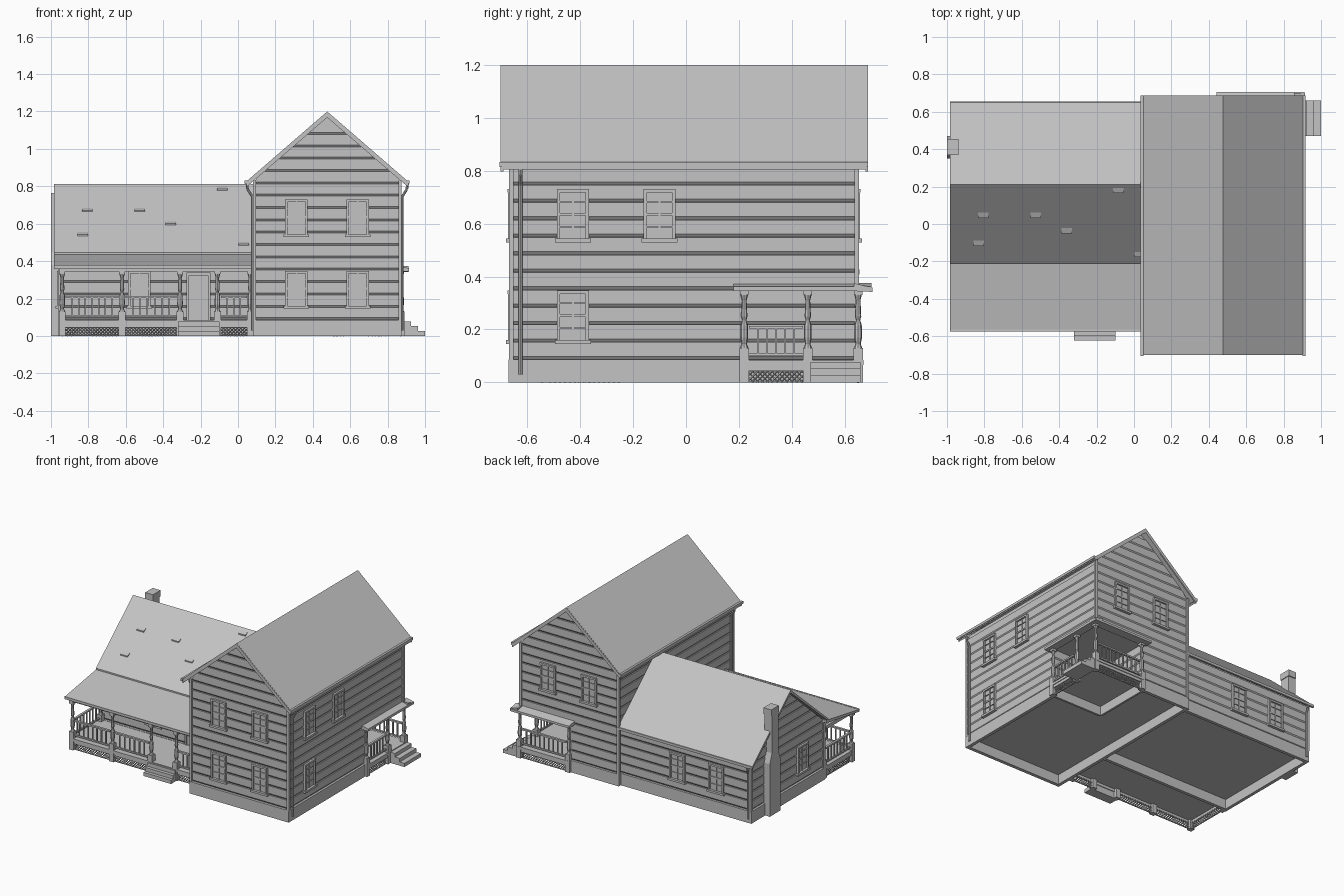
import bpy, bmesh
from mathutils import Matrix, Vector

cube = bpy.data.objects.get("Cube")
if cube:
    bpy.data.objects.remove(cube, do_unlink=True)

GREY = (0.55, 0.55, 0.55, 1)
grey = bpy.data.materials.new("plain_grey")
grey.use_nodes = True
grey.diffuse_color = GREY
grey.node_tree.nodes["Principled BSDF"].inputs["Base Color"].default_value = GREY


# ---------- helpers ----------
def make(name, build, *args):
    bm = bmesh.new()
    build(bm, *args)
    bmesh.ops.recalc_face_normals(bm, faces=bm.faces[:])
    mesh = bpy.data.meshes.new(name)
    bm.to_mesh(mesh)
    bm.free()
    mesh.materials.append(grey)
    bpy.context.collection.objects.link(bpy.data.objects.new(name, mesh))


def loft(bm, a, b):
    """Solid between two matching outlines."""
    a, b = [bm.verts.new(p) for p in a], [bm.verts.new(p) for p in b]
    n = len(a)
    for i in range(n):
        j = (i + 1) % n
        bm.faces.new((a[i], a[j], b[j], b[i]))
    bm.faces.new(a[::-1])
    bm.faces.new(b)


def prism(bm, pts, axis, lo, hi):
    put = (lambda p, t: (t, p[0], p[1])) if axis == "x" else (lambda p, t: (p[0], t, p[1]))
    loft(bm, [put(p, lo) for p in pts], [put(p, hi) for p in pts])


def box(bm, x0, x1, y0, y1, z0, z1):
    prism(bm, [(x0, z0), (x1, z0), (x1, z1), (x0, z1)], "y", y0, y1)


def boxes(bm, rows):
    for r in rows:
        box(bm, *r)


def bar(bm, p, q, r, seg=4):
    p, q = Vector(p), Vector(q)
    turn = (q - p).to_track_quat("Z", "Y").to_matrix().to_4x4()
    bmesh.ops.create_cone(bm, cap_ends=True, segments=seg, radius1=r, radius2=r,
                          depth=(q - p).length, matrix=Matrix.Translation((p + q) / 2) @ turn)


def plane(axis, pos, sign):
    """Wall frame: u along the wall, d outward, z up."""
    if axis == "x":
        return lambda u, d, z: (pos + sign * d, u, z)
    return lambda u, d, z: (u, pos + sign * d, z)


def fbox(bm, f, u0, u1, d0, d1, z0, z1):
    ring = lambda u: [f(u, d0, z0), f(u, d1, z0), f(u, d1, z1), f(u, d0, z1)]
    loft(bm, ring(u0), ring(u1))


PITCH, BASE, SPLIT, D = 0.066, 0.086, 0.35, 0.009


def siding(bm, f, lim, first, last):
    """Bevelled boards; lim(z) gives the wall's ends at that height."""
    for k in range(first, last):
        z0 = BASE + k * PITCH
        z1 = z0 + PITCH
        sect = [(-D, z0), (0, z0 + 0.012), (0, z1), (-D, z1)]
        loft(bm, [f(lim(z)[0], d, z) for d, z in sect], [f(lim(z)[1], d, z) for d, z in sect])


def span(a, b):
    return lambda z: (a, b)


def gable(a, b, mid, eave, ridge):
    def lim(z):
        t = min(max((z - eave) / (ridge - eave), 0), 1)
        return a + (mid - a) * t, b + (mid - b) * t
    return lim


def window(bm, f, u, z0, w=0.12, h=0.19):
    a, b, z1 = u - w / 2, u + w / 2, z0 + h
    fbox(bm, f, a, b, -D, 0.002, z0, z1)
    for s in (a, b - 0.012):
        fbox(bm, f, s, s + 0.012, -D, 0.013, z0, z1)
    fbox(bm, f, a, b, -D, 0.014, z1 - 0.013, z1)
    fbox(bm, f, a - 0.008, b + 0.008, -D, 0.02, z0 - 0.012, z0 + 0.003)
    fbox(bm, f, u - 0.003, u + 0.003, 0, 0.007, z0, z1)
    for t, r in ((0.25, 0.002), (0.5, 0.005), (0.75, 0.002)):
        fbox(bm, f, a, b, 0, 0.008, z0 + h * t - r, z0 + h * t + r)


def windows(bm, f, spots):
    for u, z in spots:
        window(bm, f, u, z)


def railing(bm, f, u0, u1):
    fbox(bm, f, u0, u1, -0.008, 0.008, 0.203, 0.214)
    fbox(bm, f, u0, u1, -0.006, 0.006, 0.1, 0.11)
    n = max(2, round((u1 - u0) / 0.037))
    for i in range(1, n):
        u = u0 + (u1 - u0) * i / n
        fbox(bm, f, u - 0.004, u + 0.004, -0.004, 0.004, 0.11, 0.203)


def lattice(bm, f, u0, u1, z0=0.0, z1=0.046):
    h, k = z1 - z0, u0 - (z1 - z0)
    while k < u1:
        a, b = max(u0, k), min(u1, k + h)
        if b - a > 0.004:
            bar(bm, f(a, 0, z0 + a - k), f(b, 0, z0 + b - k), 0.003)
            bar(bm, f(a, -0.004, z1 - a + k), f(b, -0.004, z1 - b + k), 0.003)
        k += 0.0185
    for z in (z0, z1 - 0.004):
        fbox(bm, f, u0, u1, -0.005, 0.003, z, z + 0.004)


def post(bm, x, y, top=0.36):
    box(bm, x - 0.018, x + 0.018, y - 0.018, y + 0.018, 0, 0.13)
    box(bm, x - 0.016, x + 0.016, y - 0.016, y + 0.016, top - 0.03, top)
    prof = [(0.016, 0.13), (0.01, 0.145), (0.015, 0.17), (0.014, 0.215), (0.008, 0.235),
            (0.012, 0.25), (0.009, top - 0.05), (0.014, top - 0.03)]
    for (r, z), (s, w) in zip(prof, prof[1:]):
        bmesh.ops.create_cone(bm, cap_ends=True, segments=8, radius1=r, radius2=s, depth=w - z,
                              matrix=Matrix.Translation((x, y, (z + w) / 2)))


def posts(bm, spots):
    for x, y in spots:
        post(bm, x, y)


def pipe(bm, pts):
    for p, q in zip(pts, pts[1:]):
        bar(bm, p, q, 0.007, 8)


# ---------- main block ----------
L, R, F, B = 0.088, 0.866, -0.66, 0.645      # wall planes
PX, PY = 0.47, 0.22                          # recessed corner porch
MID, EAVE, RIDGE = 0.477, 0.84, 1.178
i = 0.008


def main_body(bm):
    box(bm, L + i, R - i, F + i, PY - i, 0.07, SPLIT)
    box(bm, L + i, PX - i, PY - i, B - i, 0.07, SPLIT)
    prism(bm, [(L + i, SPLIT), (R - i, SPLIT), (R - i, EAVE), (MID, RIDGE), (L + i, EAVE)],
          "y", F + i, B - i)


front, right = plane("y", F, -1), plane("x", R, 1)
back, left = plane("y", B, 1), plane("x", L, -1)
ends = gable(L, R, MID, EAVE, RIDGE)
make("main_body", main_body)
make("main_front_siding", siding, front, ends, 0, 16)
make("main_back_siding_upper", siding, back, ends, 4, 16)
make("main_back_siding_lower", siding, back, span(L, PX), 0, 4)
make("main_right_siding_upper", siding, right, span(F, B), 4, 11)
make("main_right_siding_lower", siding, right, span(F, PY), 0, 4)
make("main_left_siding", siding, left, span(F, B), 0, 11)
make("porch_inner_side_siding", siding, plane("x", PX, 1), span(PY, B), 0, 4)
make("porch_inner_back_siding", siding, plane("y", PY, 1), span(PX, R), 0, 4)
make("corner_boards", boxes, [(x - 0.009, x + 0.009, y - 0.009, y + 0.009, z, 0.83)
     for x, y, z in ((L, F, 0.08), (R, F, 0.08), (L, B, 0.08), (R, B, SPLIT))])
make("main_foundation", boxes, [
    (L - 0.008, R + 0.008, F - 0.01, F + 0.015, 0, 0.086),
    (L - 0.008, L + 0.015, F, B, 0, 0.086),
    (R - 0.015, R + 0.008, F, PY, 0, 0.086),
    (L - 0.008, PX, B - 0.015, B + 0.008, 0, 0.086),
    (PX - 0.015, PX, PY, B, 0, 0.086), (PX, R, PY - 0.015, PY, 0, 0.086)])
make("main_roof", prism, [(0.04, 0.822), (MID, 1.2), (0.914, 0.822), (0.914, 0.805),
     (MID, 1.176), (0.04, 0.805)], "y", -0.695, 0.682)
for name, y in (("front_barge_board", -0.7), ("back_barge_board", 0.678)):
    make(name, prism, [(0.045, 0.824), (MID, 1.199), (0.909, 0.824), (0.909, 0.796),
         (MID, 1.168), (0.045, 0.796)], "y", y, y + 0.01)
make("main_gutters", boxes, [(x - 0.008, x + 0.008, -0.705, 0.688, 0.814, 0.832) for x in (0.044, 0.91)])
for name, s, w in (("left_downspout", -1, L), ("right_downspout", 1, R)):
    e, n = w + s * 0.04, w + s * 0.012
    make(name, pipe, [(e, -0.625, 0.82), (e - s * 0.003, -0.625, 0.785), (n, -0.625, 0.745), (n, -0.625, 0.03)])
UP, LOW = 0.54, 0.158
make("front_windows", windows, front, [(x, z) for x in (0.312, 0.64) for z in (UP, LOW)])
make("right_windows", windows, right, [(-0.427, UP), (-0.1, UP), (-0.427, LOW)])
make("back_windows", windows, back, [(0.32, UP), (0.648, UP)])

# ---------- corner porch ----------
make("corner_porch_deck", boxes, [(PX, 0.89, PY, 0.67, 0.066, 0.084), (0.872, 0.885, PY, 0.665, 0.046, 0.07),
                                  (PX, 0.885, 0.652, 0.665, 0.046, 0.07)])
make("corner_porch_posts", posts, [(0.872, PY), (0.872, 0.46), (0.872, 0.65), (PX + 0.01, 0.65)])
side, rear = plane("x", 0.872, 1), plane("y", 0.652, 1)
make("corner_porch_side_railing", railing, side, 0.238, 0.442)
make("corner_porch_back_railing", railing, rear, PX + 0.028, 0.854)
make("corner_porch_side_lattice", lattice, side, 0.238, 0.442)
make("corner_porch_back_lattice", lattice, rear, PX + 0.028, 0.854)


def porch_hood(bm):
    prism(bm, [(R - 0.01, 0.375), (0.915, 0.362), (0.915, 0.345), (R - 0.01, 0.345)], "y", 0.18, 0.70)
    prism(bm, [(B - 0.01, 0.375), (0.705, 0.358), (0.705, 0.342), (B - 0.01, 0.345)], "x", 0.44, 0.912)


make("corner_porch_roof", porch_hood)
make("side_steps", boxes, [(0.88, 0.925 + 0.0375 * k, 0.47, 0.66, 0, 0.078 - 0.026 * k) for k in range(3)])

# ---------- side wing ----------
WL, WF, WB, TOP = -0.955, -0.205, 0.622, 0.79
wing_ends = gable(WF, WB, 0.21, 0.43, TOP)
make("wing_body", prism, [(WF + i, 0.07), (WB - i, 0.07), (WB - i, 0.43), (0.21, TOP), (WF + i, 0.43)],
     "x", WL + i, L + 0.02)
wing_front, wing_back, wing_left = plane("y", WF, -1), plane("y", WB, 1), plane("x", WL, -1)
make("wing_front_siding", siding, wing_front, span(WL, L), 0, 5)
make("wing_back_siding", siding, wing_back, span(WL, L), 0, 5)
make("wing_left_siding", siding, wing_left, wing_ends, 0, 10)
make("wing_corner_boards", boxes, [(WL - 0.008, WL + 0.01, y - 0.009, y + 0.009, 0.08, 0.42) for y in (WF, WB)])
make("wing_foundation", boxes, [
    (WL - 0.008, L, WF - 0.008, WF + 0.015, 0, 0.086), (WL - 0.008, L, WB - 0.015, WB + 0.008, 0, 0.086),
    (WL - 0.008, WL + 0.015, WF, WB, 0, 0.086)])
make("wing_roof", prism, [(0.65, 0.425), (0.21, 0.812), (-0.215, 0.445), (-0.215, 0.428),
     (0.21, 0.79), (0.65, 0.405)], "x", -0.985, L)
make("wing_back_gutter", box, -0.985, L, 0.64, 0.655, 0.408, 0.426)
make("wing_downspout", pipe, [(-0.94, 0.646, 0.415), (-0.94, 0.644, 0.39), (-0.94, 0.632, 0.36), (-0.94, 0.632, 0.03)])
make("wing_front_window", windows, wing_front, [(-0.527, LOW)])
make("wing_back_windows", windows, wing_back, [(-0.37, LOW), (-0.68, LOW)])
make("wing_left_window", windows, wing_left, [(0.04, LOW)])


def door(bm, f, a, b, z0, z1):
    fbox(bm, f, a, b, -D, 0.005, z0, z1)
    for s in (a - 0.008, b - 0.006):
        fbox(bm, f, s, s + 0.014, -D, 0.014, z0, z1 + 0.01)
    fbox(bm, f, a, b, -D, 0.014, z1 - 0.006, z1 + 0.01)
    m, low = (a + b) / 2, z0 + 0.11
    for u in (a + 0.022, m, b - 0.022):
        fbox(bm, f, u - 0.003, u + 0.003, 0, 0.011, low, z1 - 0.02)
    for k in range(4):
        z = low + (z1 - 0.025 - low) * k / 3
        fbox(bm, f, a + 0.02, b - 0.02, 0, 0.011, z, z + 0.005)
    fbox(bm, f, a + 0.025, b - 0.025, 0, 0.009, z0 + 0.02, low - 0.02)


make("front_door", door, wing_front, -0.268, -0.155, 0.084, 0.33)


def loose_shingles(bm):
    for x, z in ((-0.085, 0.78), (-0.805, 0.666), (-0.525, 0.666), (-0.36, 0.594), (-0.83, 0.537), (0.03, 0.485)):
        y = -0.215 + (z - 0.445) * 1.158
        prism(bm, [(y - 0.008, z - 0.002), (y - 0.008, z + 0.006), (y + 0.02, z + 0.018), (y + 0.02, z + 0.01)],
              "x", x - 0.028, x + 0.028)


make("loose_shingles", loose_shingles)

# ---------- front porch ----------
FY = -0.545
porch, porch_end = plane("y", FY, -1), plane("x", -0.94, -1)
make("front_porch_roof", prism, [(WF + 0.01, 0.438), (-0.57, 0.375), (-0.57, 0.358), (WF + 0.01, 0.418)], "x", -0.985, L)
make("front_porch_gutter", box, -0.985, L, -0.576, -0.564, 0.36, 0.378)
make("front_porch_beams", boxes, [(-0.95, L, FY - 0.01, FY + 0.01, 0.345, 0.368),
                                  (-0.95, -0.93, FY, WF, 0.345, 0.37)])
make("front_porch_deck", boxes, [(-0.955, L, FY - 0.018, WF, 0.066, 0.084), (-0.95, L, FY - 0.012, FY, 0.046, 0.07),
                                 (-0.95, -0.938, FY, WF, 0.046, 0.07)])
make("front_porch_posts", posts, [(x, FY) for x in (-0.94, -0.62, -0.31, -0.11, 0.066)] + [(-0.94, WF - 0.02)])
for n, (a, b) in enumerate(((-0.922, -0.638), (-0.602, -0.328), (-0.092, 0.048)), 1):
    make("front_railing_%d" % n, railing, porch, a, b)
    make("front_lattice_%d" % n, lattice, porch, a, b)
make("end_railing", railing, porch_end, FY + 0.018, WF - 0.038)
make("end_lattice", lattice, porch_end, FY + 0.018, WF - 0.038)
make("front_steps", boxes, [(-0.32, -0.1, -0.575 - 0.0235 * k, -0.55, 0, 0.078 - 0.026 * k) for k in range(3)])


# ---------- chimney ----------
def chimney(bm):
    rows = [(0.06, 0.0), (0.06, 0.38), (0.036, 0.45), (0.036, 0.72)]
    for (a, z), (b, w) in zip(rows, rows[1:]):
        ring = lambda r, h: [(-1, 0.411 - r, h), (-0.942, 0.411 - r, h), (-0.942, 0.411 + r, h), (-1, 0.411 + r, h)]
        loft(bm, ring(a, z), ring(b, w))
    box(bm, -1, -0.937, 0.368, 0.454, 0.72, 0.765)


make("chimney", chimney)
